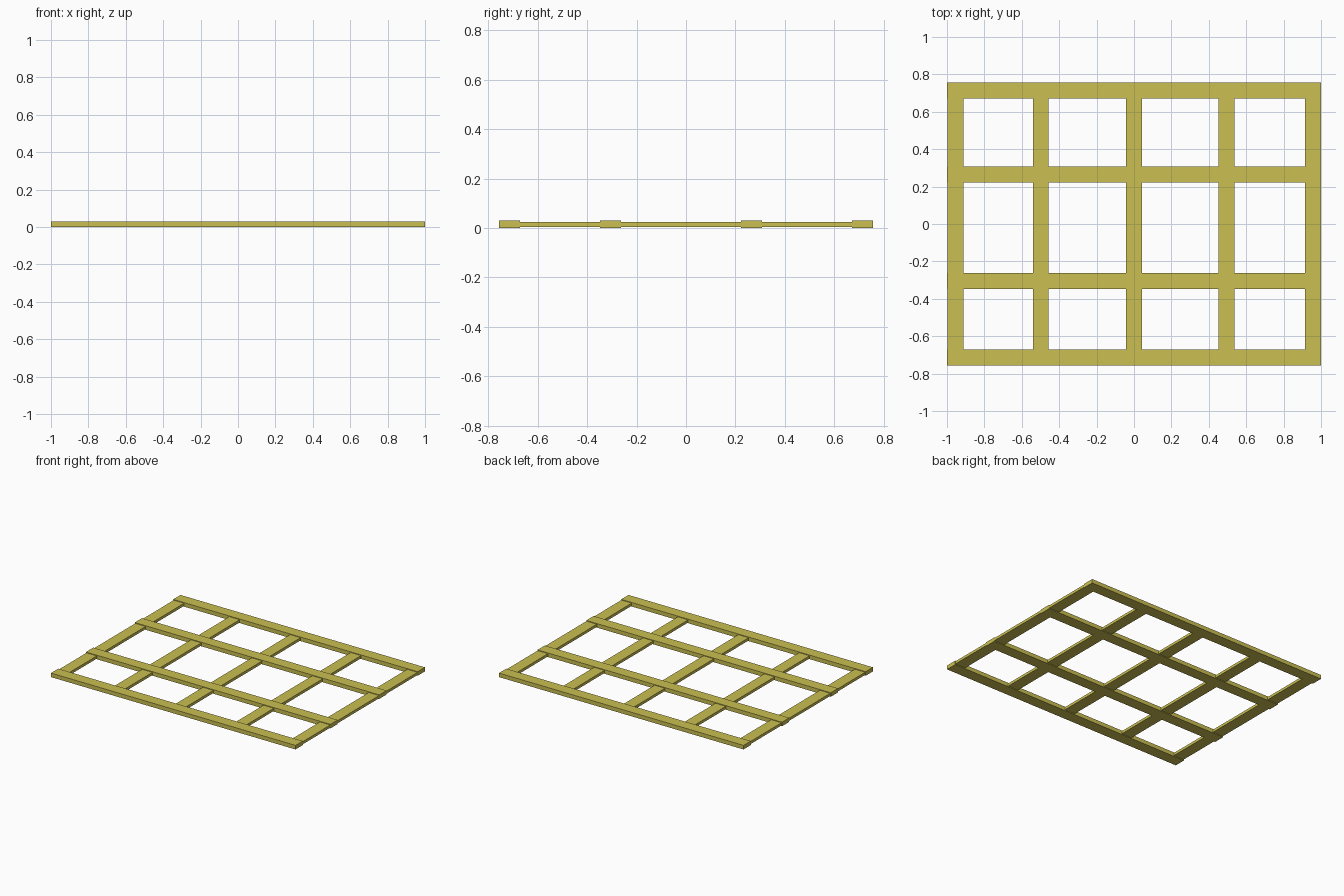
import bpy

if "Cube" in bpy.data.objects:
    bpy.data.objects.remove(bpy.data.objects["Cube"])

# One flat wood colour
wood = bpy.data.materials.new("yellow wood")
wood.diffuse_color = (0.59, 0.52, 0.085, 1)
wood.use_nodes = True
wood.node_tree.nodes["Principled BSDF"].inputs["Base Color"].default_value = wood.diffuse_color


def slat(name, x0, x1, y0, y1, z0, z1):
    """Rectangular slat between two corners."""
    bpy.ops.mesh.primitive_cube_add(
        size=1, location=((x0 + x1) / 2, (y0 + y1) / 2, (z0 + z1) / 2))
    ob = bpy.context.object
    ob.name = name
    ob.scale = (x1 - x0, y1 - y0, z1 - z0)
    bpy.ops.object.transform_apply(location=False, rotation=False, scale=True)
    ob.data.materials.append(wood)


W = 0.085  # slat width

# Long rails running along x, full thickness
for i, y in enumerate((-0.756, -0.348, 0.222, 0.671)):
    slat(f"long_rail_{i + 1}", -1, 1, y, y + W, 0, 0.03)

# Thinner cross slats running along y, set into the rails
for i, x in enumerate((-0.996, -0.541, -0.043, 0.452, 0.914)):
    slat(f"cross_slat_{i + 1}", x, x + W, -0.735, 0.735, 0.005, 0.025)
